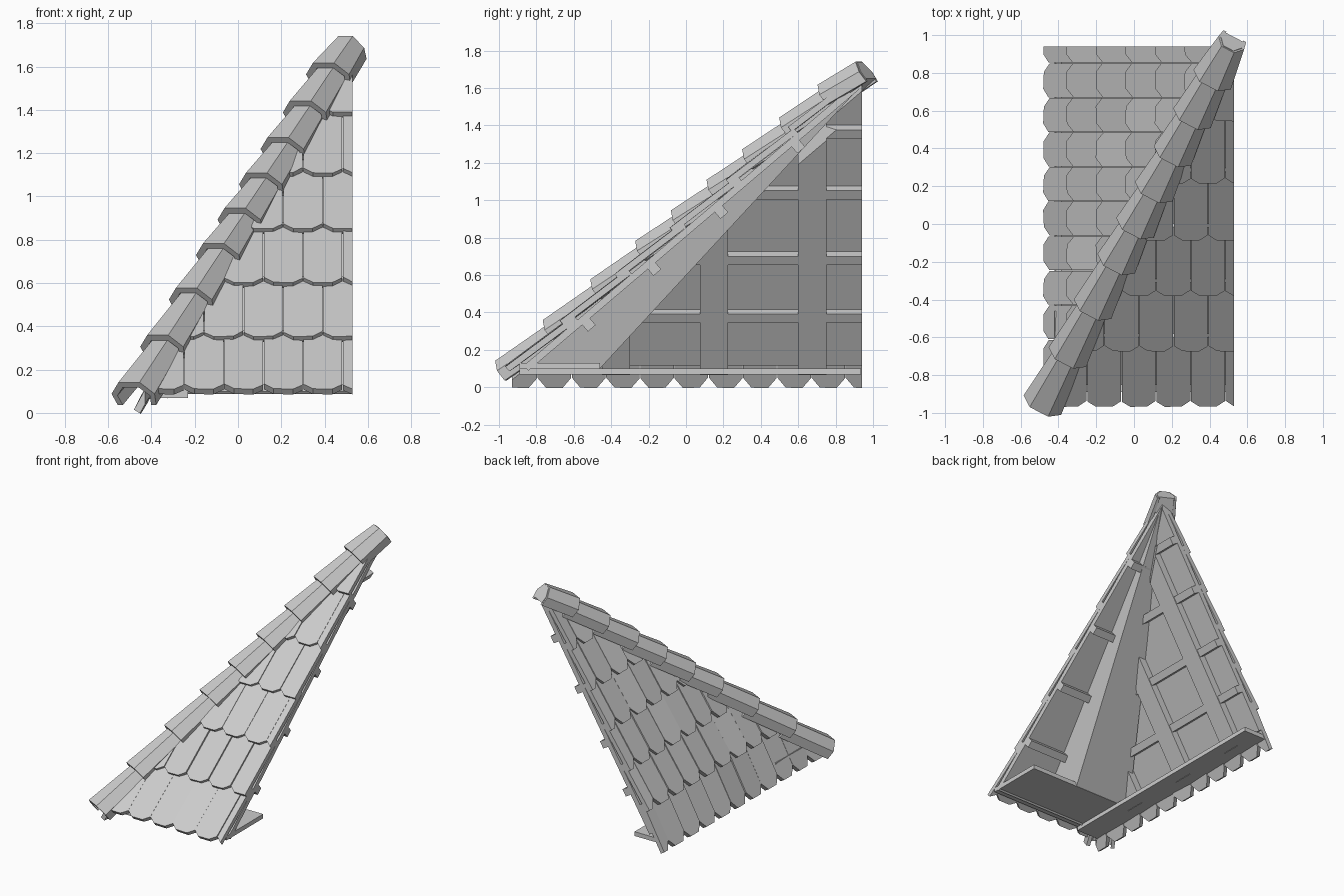
import bpy, bmesh, random
from mathutils import Vector, Matrix

random.seed(4)
if "Cube" in bpy.data.objects:
    bpy.data.objects.remove(bpy.data.objects["Cube"])

stone = bpy.data.materials.new("pale_grey")
stone.use_nodes = True
GREY = (0.6, 0.6, 0.6, 1)
stone.diffuse_color = GREY
stone.node_tree.nodes["Principled BSDF"].inputs["Base Color"].default_value = GREY

# Main corners: hip foot and hip top
FOOT = Vector((-0.43, -0.93, 0.06))
TOP = Vector((0.53, 0.94, 1.65))
SPAN = TOP - FOOT
UP = Vector((0, 0, 1))
HIP_SIDE = SPAN.cross(UP).normalized()      # points to the front slope


def frame(origin, s, t):
    """Matrix with axes s (along), t (up the slope) and n (outward)."""
    n = s.cross(t)
    m = Matrix((s, t, n)).transposed().to_4x4()
    m.translation = origin
    return m


FRONT = frame(FOOT, Vector((1, 0, 0)), Vector((0, SPAN.y, SPAN.z)).normalized())
SIDE = frame(Vector((FOOT.x, TOP.y, FOOT.z)), Vector((0, -1, 0)),
             Vector((SPAN.x, 0, SPAN.z)).normalized())
FRONT_LEN = Vector((SPAN.y, SPAN.z)).length
SIDE_LEN = Vector((SPAN.x, SPAN.z)).length


def loft(bm, lower, upper):
    """Closed solid between two loops of equal length."""
    a = [bm.verts.new(p) for p in lower]
    b = [bm.verts.new(p) for p in upper]
    bm.faces.new(a[::-1])
    bm.faces.new(b)
    for i in range(len(a)):
        j = (i + 1) % len(a)
        bm.faces.new((a[i], a[j], b[j], b[i]))


def box(bm, m, s0, s1, t0, t1, n0, n1):
    outline = [(s0, t0), (s1, t0), (s1, t1), (s0, t1)]
    loft(bm, *[[m @ Vector((s, t, n)) for s, t in outline] for n in (n0, n1)])


def clip(bm, point, normal):
    """Cut away everything on the normal side and cap the cuts."""
    bmesh.ops.bisect_plane(bm, geom=bm.verts[:] + bm.edges[:] + bm.faces[:],
                           plane_co=point, plane_no=normal, clear_outer=True)
    rims = [e for e in bm.edges if e.is_boundary]
    if rims:
        bmesh.ops.edgeloop_fill(bm, edges=rims)


def clip_slope(bm, front):
    clip(bm, FOOT, -HIP_SIDE if front else HIP_SIDE)
    clip(bm, TOP, Vector((1, 0, 0)))
    clip(bm, TOP, Vector((0, 1, 0)))
    if not front:
        clip(bm, FOOT, Vector((0, -1, 0)))


def finish(bm, name):
    bmesh.ops.recalc_face_normals(bm, faces=bm.faces[:])
    mesh = bpy.data.meshes.new(name)
    bm.to_mesh(mesh)
    bm.free()
    mesh.materials.append(stone)
    bpy.context.collection.objects.link(bpy.data.objects.new(name, mesh))


def tile(bm, m, s, t, width, length, chamfer, lift):
    """Shingle with a chamfered lower edge, lifted at the bottom."""
    c, w = 0.045, width - 0.004
    outline = [(c, 0), (w - c, 0), (w, chamfer), (w, length), (0, length), (0, chamfer)]
    twist = random.uniform(-0.01, 0.01)
    low, high = [], []
    for u, v in outline:
        n = lift * (1 - v / length) + twist * (u / w - 0.5)
        low.append(m @ Vector((s + u, t + v, n)))
        high.append(m @ Vector((s + u, t + v, n + 0.033)))
    loft(bm, low, high)


def tile_rows(name, m, front, starts, shift, stagger, chamfer, first_lift, total):
    bm = bmesh.new()
    width = 0.183
    for r, t in enumerate(starts):
        length = min((starts[1] - starts[0]) * 1.2, total - t)
        s = shift - width * (1 + stagger * (r % 2))
        while s < 2:
            tile(bm, m, s, t, width, length, chamfer, 0.025 if r else first_lift)
            s += width
    clip_slope(bm, front)
    finish(bm, name)


tile_rows("front_tiles", FRONT, True, [0.005, 0.385, 0.77, 1.155, 1.55, 1.985],
          0, 0.5, 0.035, 0.03, FRONT_LEN)
tile_rows("side_tiles", SIDE, False, [-0.065 + 0.302 * i for i in range(6)],
          0.09, 0, 0.06, -0.015, SIDE_LEN)

# Roof decks under the tiles
for name, m, front, length in (("front_deck", FRONT, True, FRONT_LEN),
                               ("side_deck", SIDE, False, SIDE_LEN)):
    bm = bmesh.new()
    box(bm, m, -0.1, 2.1, 0.085, length, -0.035, 0.002)
    clip_slope(bm, front)
    finish(bm, name)

# Purlins across the undersides
for name, m, front, heights in (
        ("front_purlins", FRONT, True, (0.49, 0.95, 1.42, 1.96)),
        ("side_purlins", SIDE, False, (0.41, 0.77, 1.18, 1.56))):
    bm = bmesh.new()
    for t in heights:
        box(bm, m, -0.1, 2.1, t - 0.027, t + 0.027, -0.082, -0.034)
    clip_slope(bm, front)
    finish(bm, name)

# Rafters under the side slope
bm = bmesh.new()
for i in range(3):
    s = 0.19 + i * 0.525
    box(bm, SIDE, s, s + 0.15, 0.06, SIDE_LEN, -0.088, -0.034)
clip_slope(bm, False)
finish(bm, "side_rafters")

# Corner post under the hip, tapering up to the top
bm = bmesh.new()
corner = [(-0.34, -0.83), (0.14, -0.83), (0.14, -0.46), (-0.34, -0.46)]
peak = TOP - UP * 0.045
loft(bm, [Vector((x, y, 0.1)) for x, y in corner],
     [peak + Vector((x, y, 0)) * 0.02 for x, y in corner])
clip(bm, TOP, Vector((1, 0, 0)))
finish(bm, "hip_corner_post")

# Flat eave boards
WORLD = Matrix.Identity(4)
bm = bmesh.new()
box(bm, WORLD, -0.42, 0.53, -0.89, -0.46, 0.098, 0.13)
finish(bm, "front_eave_board")
bm = bmesh.new()
box(bm, WORLD, -0.42, -0.23, -0.89, 0.935, 0.068, 0.1)
finish(bm, "side_eave_board")

# Overlapping hip caps, wider at the lower end
hip_start = FOOT + Vector((-0.045, -0.01, 0))
hip_end = TOP + Vector((-0.025, 0, 0.02))
axis = (hip_end - hip_start).normalized()
across = axis.cross(UP).normalized()
lift = across.cross(axis)
half = [(0.1, -0.09), (0.112, -0.025), (0.055, 0.042),
        (0.042, 0.012), (0.084, -0.035), (0.074, -0.09)]
section = half[:3] + [(-a, b) for a, b in half[2::-1]] \
    + [(-a, b) for a, b in half[:2:-1]] + half[3:]


def cap_loop(d, scale, rise):
    return [hip_start + axis * d + across * a * scale + lift * (b + rise)
            for a, b in section]


bm = bmesh.new()
starts = [0, 0.36, 0.72, 1.06, 1.33, 1.6, 1.87, 2.15, 2.44]
ends = [d + 0.05 for d in starts[1:]] + [2.69]
for d, end in zip(starts, ends):
    loft(bm, cap_loop(d, 1.0, 0.06), cap_loop(end, 0.68, 0.025))
# Plug closing the top end
plug = [(0.06, -0.05), (0.064, 0), (0.03, 0.06), (-0.03, 0.06), (-0.064, 0), (-0.06, -0.05)]
loft(bm, *[[hip_start + axis * d + across * a + lift * b for a, b in plug]
           for d in (ends[-1] - 0.12, ends[-1] + 0.004)])
finish(bm, "hip_caps")
